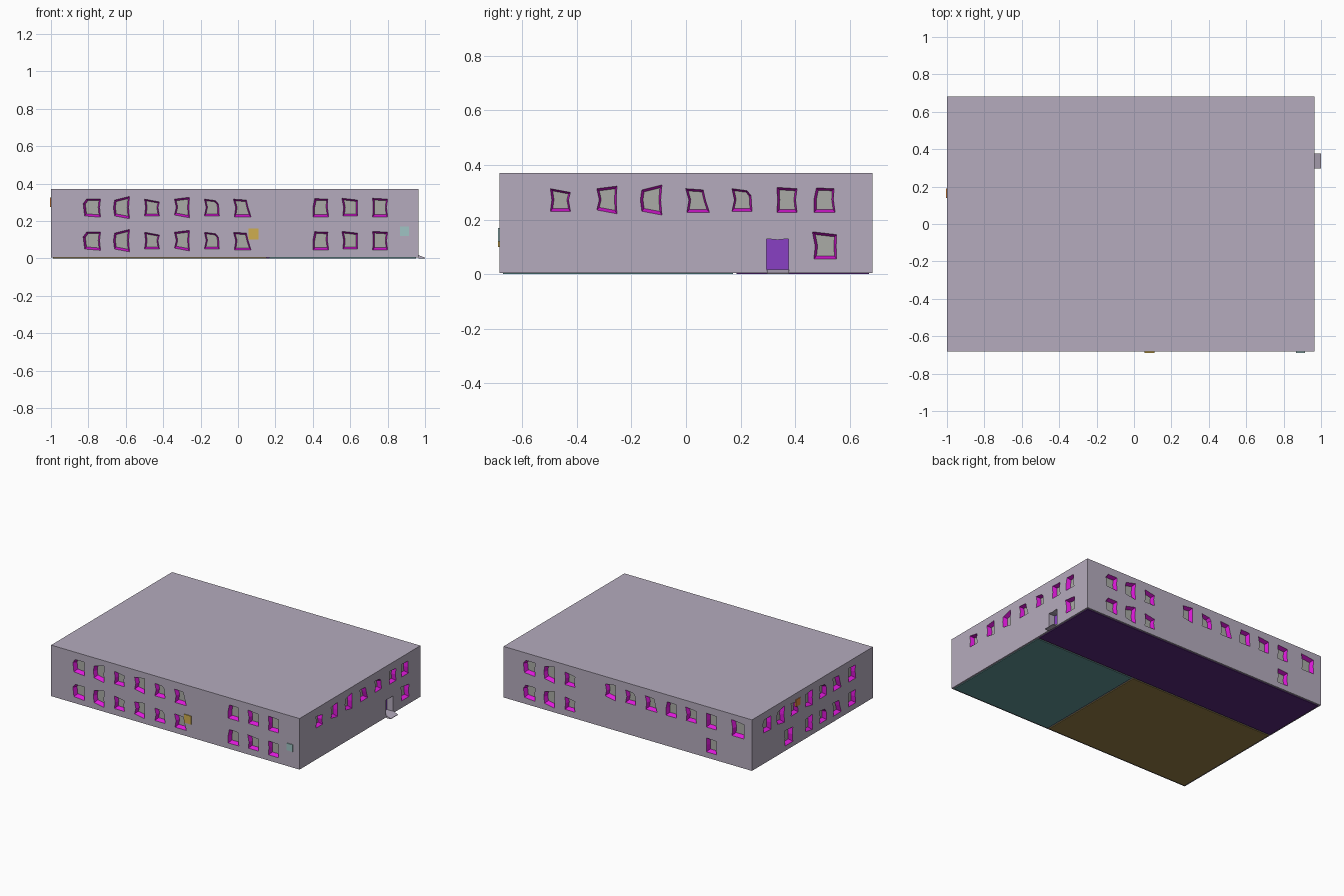
import bpy, bmesh
from mathutils import Vector

if "Cube" in bpy.data.objects:
    bpy.data.objects.remove(bpy.data.objects["Cube"])

Z = Vector((0, 0, 1))
X0, X1, Y, ZB, ZT = -1.0, 0.965, 0.683, 0.005, 0.37


def material(name, rgb):
    m = bpy.data.materials.new(name)
    m.diffuse_color = (*rgb, 1)
    m.use_nodes = True
    m.node_tree.nodes["Principled BSDF"].inputs["Base Color"].default_value = m.diffuse_color
    return m


LILAC = material("lilac_wall", (0.46, 0.41, 0.51))
MAGENTA = material("magenta_frame", (0.75, 0.01, 0.72))
GLASS = material("grey_glass", (0.40, 0.41, 0.38))
VIOLET = material("violet", (0.25, 0.05, 0.55))
OCHRE = material("ochre", (0.62, 0.42, 0.08))
TEAL = material("teal", (0.35, 0.55, 0.55))
ORANGE = material("orange", (0.75, 0.25, 0.05))
F_VIOLET = material("violet_floor", (0.10, 0.02, 0.20))
F_TEAL = material("teal_floor", (0.12, 0.30, 0.30))
F_BROWN = material("brown_floor", (0.30, 0.21, 0.06))


def finish(bm, name, mats):
    me = bpy.data.meshes.new(name)
    bm.to_mesh(me)
    bm.free()
    for m in mats:
        me.materials.append(m)
    ob = bpy.data.objects.new(name, me)
    bpy.context.collection.objects.link(ob)
    return ob


def box(name, lo, hi, mat):
    bm = bmesh.new()
    bmesh.ops.create_cube(bm, size=1)
    for v in bm.verts:
        v.co = [lo[i] + (v.co[i] + 0.5) * (hi[i] - lo[i]) for i in range(3)]
    return finish(bm, name, [mat])


# Crooked window outlines, in hundredths of a unit, counter-clockwise
SHAPES = [
    [(-4, -4.5), (4.5, -5.2), (4, 0), (4.5, 4.5), (-3, 4.5), (-4.8, 2)],
    [(-4, -4.5), (4, -6), (3.5, 0), (4, 6), (-4, 4), (-4.6, 0)],
    [(-4, -4.5), (4, -4.5), (3.2, 0), (4, 3), (-4, 4.5), (-3.4, 0)],
    [(-4, -4), (4, -5.5), (3.8, 0), (4, 5.5), (-4, 4.5), (-3, 0)],
    [(-4, -4.5), (4, -4.5), (3.6, 1.8), (2, 3.7), (-4, 4.5), (-3, 0)],
    [(-4, -5), (5, -5), (3.4, 0), (2.5, 4), (-4.5, 4.5), (-3.2, 0)],
    [(-4, -5), (4.5, -5), (3.8, 0), (4, 4.5), (-3, 4.8), (-4, 0)],
    [(-4, -4.5), (4, -4.5), (3.8, 0), (4, 4), (-4.5, 5), (-3.5, 0)],
    [(-4, -5), (4, -5), (3.4, 0), (4, 4.5), (-4, 5), (-3.8, 0)],
]


def window(a, z, kind, size=1.0):
    return [(a + p * size / 100, z + q * size / 100) for p, q in SHAPES[kind]]


def wall(name, u, dist, a0, a1, windows, doors=()):
    """Flat wall pierced by openings; each opening gets a reveal and a pane."""
    u = Vector(u)
    n = u.cross(Z)

    def at(p, depth=0):
        return u * p[0] + Z * p[1] + n * (dist - depth)

    bm = bmesh.new()
    for loop in [[(a0, ZB), (a1, ZB), (a1, ZT), (a0, ZT)], *windows, *doors]:
        vs = [bm.verts.new(at(p)) for p in loop]
        for i in range(len(vs)):
            bm.edges.new((vs[i - 1], vs[i]))
    bmesh.ops.triangle_fill(bm, use_beauty=True, edges=bm.edges[:], normal=n)
    for f in bm.faces:
        f.normal_update()
        if f.normal.dot(n) < 0:
            f.normal_flip()
    bmesh.ops.dissolve_limit(bm, angle_limit=0.01, verts=bm.verts[:], edges=bm.edges[:])
    finish(bm, name + "_wall", [LILAC])

    def recess(part, loops, shrink, depth, mats):
        bm = bmesh.new()
        for loop in loops:
            k = len(loop)
            ca = sum(p[0] for p in loop) / k + 0.004 * (shrink < 1)
            cz = sum(p[1] for p in loop) / k + 0.006 * (shrink < 1)
            outer = [bm.verts.new(at(p)) for p in loop]
            inner = [bm.verts.new(at((ca + (p[0] - ca) * shrink,
                                      cz + (p[1] - cz) * shrink), depth)) for p in loop]
            for i in range(k):
                bm.faces.new((outer[i - 1], outer[i], inner[i], inner[i - 1]))
            bm.faces.new(inner).material_index = 1
        finish(bm, name + part, mats)

    recess("_windows", windows, 0.78, 0.03, [MAGENTA, GLASS])
    if doors:
        recess("_door", doors, 1.0, 0.05, [LILAC, VIOLET])


UP, LOW = 0.272, 0.095

# Front: two identical rows of nine
front_x = [-0.78, -0.62, -0.46, -0.30, -0.14, 0.02, 0.44, 0.60, 0.76]
wall("front", (1, 0, 0), Y, X0, X1,
     [window(x, z, i) for z in (UP, LOW) for i, x in enumerate(front_x)])

# Right: upper row, one tall lower window and the doorway
right_y = [-0.46, -0.29, -0.125, 0.04, 0.205, 0.37, 0.505]
right_kind = [2, 3, 1, 5, 4, 8, 6]
wall("right", (0, 1, 0), X1, -Y, Y,
     [window(y, UP, k, 0.92) for y, k in zip(right_y, right_kind)]
     + [window(0.51, 0.103, 7, 1.05)],
     [[(0.295, 0.018), (0.375, 0.018), (0.375, 0.13), (0.335, 0.126), (0.295, 0.13)]])

# Back: coordinate along the wall is -x
back_x = [0.76, 0.60, 0.44, 0.12, -0.04, -0.20, -0.36, -0.52, -0.68]
wall("back", (-1, 0, 0), Y, -X1, -X0,
     [window(-x, UP, i) for i, x in enumerate(back_x)]
     + [window(-x, LOW, i) for i, x in enumerate(back_x) if i in (0, 1, 2, 8)]
     + [window(0.89, 0.27, 7, 1.2)])

# Left: coordinate along the wall is -y
left_y = [0.51, 0.355, 0.20, 0.04, -0.12, -0.275, -0.445]
wall("left", (0, -1, 0), -X0, -Y, Y,
     [window(-y, UP, i) for i, y in enumerate(left_y)]
     + [window(-y, LOW, i + 3) for i, y in enumerate(left_y[3:])]
     + [window(-0.265, LOW, 8, 1.1)])

# Flat roof and base plate
for name, z in (("roof", ZT), ("base", ZB)):
    bm = bmesh.new()
    pts = [(X0, -Y), (X1, -Y), (X1, Y), (X0, Y)]
    f = bm.faces.new([bm.verts.new((x, y, z)) for x, y in pts])
    if name == "base":
        f.normal_flip()
    finish(bm, name, [LILAC])

# Three room floors seen from below
e = 0.012
box("long_room_floor", (X0 + e, 0.185, 0.0), (X1 - e, Y - e, 0.012), F_VIOLET)
box("small_room_floor", (0.165, -Y + e, 0.0), (X1 - e, 0.173, 0.012), F_TEAL)
box("large_room_floor", (X0 + e, -Y + e, 0.0), (0.153, 0.173, 0.012), F_BROWN)

# Small wall panels
box("front_ochre_panel", (0.055, -Y - 0.006, 0.10), (0.11, -Y + 0.01, 0.16), OCHRE)
box("front_teal_panel", (0.865, -Y - 0.006, 0.12), (0.915, -Y + 0.01, 0.17), TEAL)
box("left_orange_panel", (X0 - 0.004, 0.14, 0.275), (X0 + 0.01, 0.19, 0.325), ORANGE)

# Doorstep ramp
bm = bmesh.new()
ends = [[bm.verts.new((x, y, z)) for x, z in ((X1, 0.0), (1.0, 0.0), (1.0, 0.004), (X1, 0.018))]
        for y in (0.297, 0.378)]
bm.faces.new(ends[0])
bm.faces.new(ends[1][::-1])
for i in range(4):
    bm.faces.new((ends[0][i], ends[0][i - 1], ends[1][i - 1], ends[1][i]))
bmesh.ops.recalc_face_normals(bm, faces=bm.faces[:])
finish(bm, "doorstep_ramp", [LILAC])
